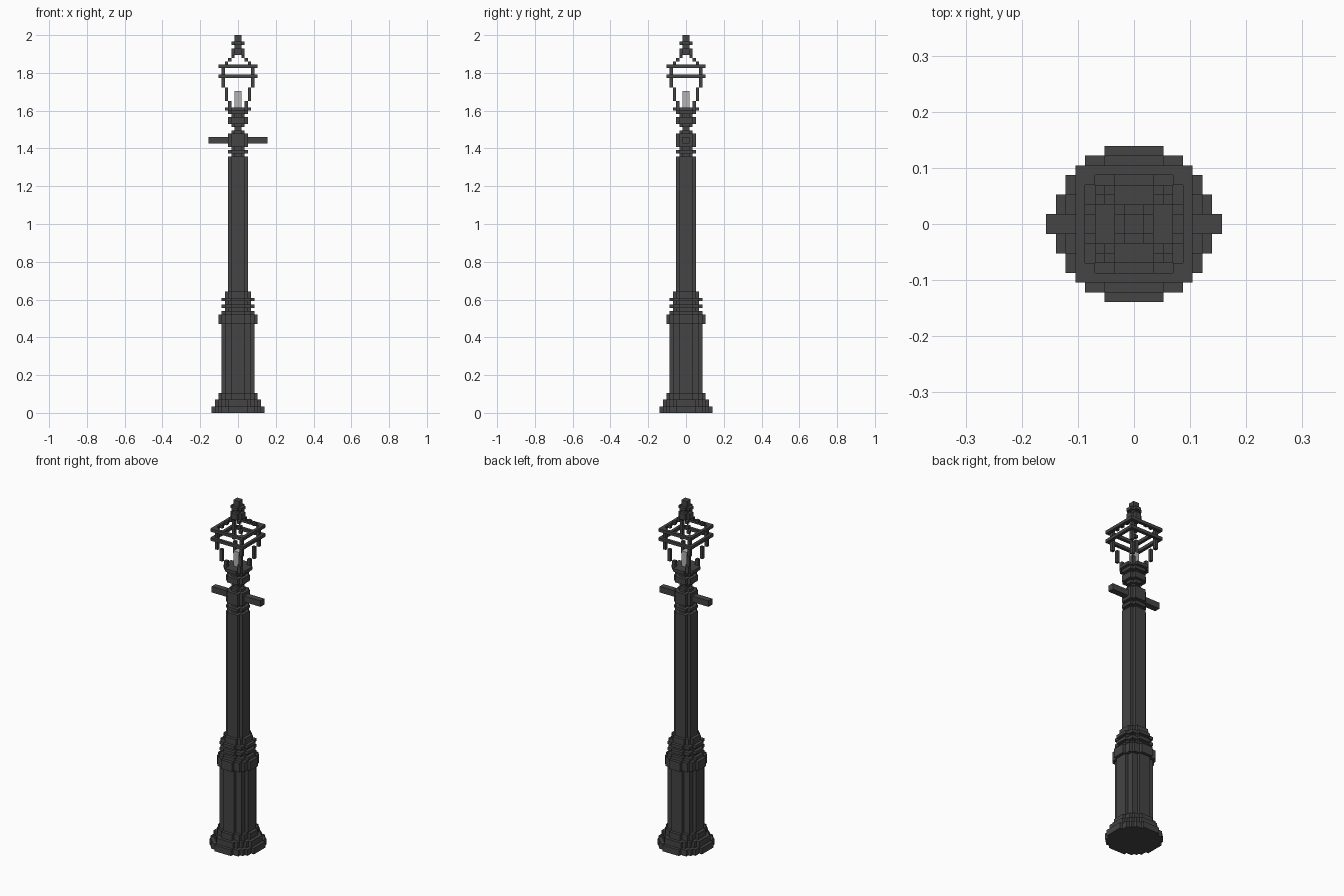
import bpy
import bmesh
import math

if "Cube" in bpy.data.objects:
    bpy.data.objects.remove(bpy.data.objects["Cube"], do_unlink=True)

V = 2.0 / 115  # one block


def material(name, rgb):
    m = bpy.data.materials.new(name)
    m.use_nodes = True
    m.diffuse_color = (*rgb, 1)
    m.node_tree.nodes["Principled BSDF"].inputs["Base Color"].default_value = (*rgb, 1)
    return m


IRON = material("dark iron", (0.058, 0.058, 0.058))
LAMP = material("pale lamp", (0.45, 0.45, 0.45))


def finish(name, bm, mat):
    bmesh.ops.recalc_face_normals(bm, faces=bm.faces)
    me = bpy.data.meshes.new(name)
    bm.to_mesh(me)
    bm.free()
    me.materials.append(mat)
    ob = bpy.data.objects.new(name, me)
    bpy.context.collection.objects.link(ob)
    return ob


def block_disc(r):
    """Stepped outline of a disc of whole blocks with radius r."""
    quarter = []
    for row in range(r):
        half = math.floor(math.sqrt(r * r - (row + 0.5) ** 2) + 0.5)
        quarter += [(half, row), (half, row + 1)]
    pts = quarter + [(-x, y) for x, y in reversed(quarter)]
    pts += [(-x, -y) for x, y in quarter] + [(x, -y) for x, y in reversed(quarter)]
    # drop repeated and mid-edge points
    pts = [p for i, p in enumerate(pts) if p != pts[i - 1]]
    n = len(pts)
    return [p for i, p in enumerate(pts)
            if not (pts[i - 1][0] == p[0] == pts[(i + 1) % n][0]
                    or pts[i - 1][1] == p[1] == pts[(i + 1) % n][1])]


def tiers(name, z, steps):
    """Stack of stepped discs; steps are (radius, height) in blocks."""
    bm = bmesh.new()
    for r, h in steps:
        face = bm.faces.new([bm.verts.new((x * V, y * V, z * V)) for x, y in block_disc(r)])
        top = bmesh.ops.extrude_face_region(bm, geom=[face], use_keep_orig=True)["geom"]
        bmesh.ops.translate(bm, vec=(0, 0, h * V),
                            verts=[g for g in top if isinstance(g, bmesh.types.BMVert)])
        z += h
    return finish(name, bm, IRON)


def boxes(name, spans, mat=IRON):
    """Boxes given as (x0, x1, y0, y1, z0, z1) in blocks."""
    bm = bmesh.new()
    for x0, x1, y0, y1, z0, z1 in spans:
        vs = bmesh.ops.create_cube(bm, size=1)["verts"]
        bmesh.ops.scale(bm, vec=((x1 - x0) * V, (y1 - y0) * V, (z1 - z0) * V), verts=vs)
        bmesh.ops.translate(bm, verts=vs, vec=((x0 + x1) * V / 2, (y0 + y1) * V / 2,
                                               (z0 + z1) * V / 2))
    return finish(name, bm, mat)


def corners(a, z0, z1):
    """One-block post from a to a + 1 in each of the four corners."""
    s = ((a, a + 1), (-a - 1, -a))
    return [(*x, *y, z0, z1) for x in s for y in s]


# Post, from the ground up
tiers("foot", 0, [(8, 2), (7, 2), (6, 2)])
tiers("pedestal", 6, [(5, 21), (6, 3)])
tiers("pedestal_rings", 30, [(5, 1), (4, 1), (5, 1), (4, 1), (5, 1), (4, 2)])
tiers("column", 37, [(3, 41)])
tiers("neck", 78, [(2, 1), (3, 1), (2, 1), (3, 4), (2, 1), (1, 1), (2, 1)])
tiers("lantern_cup", 88, [(3, 2), (2, 1), (3, 1), (4, 1)])

# Ladder rest
boxes("ladder_bar", [(-9, 9, -1, 1, 82, 84)])

# Lantern: flaring legs, two square bands, stepped roof ribs
boxes("lantern_legs", corners(2, 93, 95) + corners(3, 95, 99) + corners(4, 99, 106))
boxes("lantern_bands", [b for z in (102, 105) for s in (5, -6) for b in
                        ((s, s + 1, -6, 6, z, z + 1), (-5, 5, s, s + 1, z, z + 1))])
boxes("roof_ribs", corners(3, 106, 107) + corners(2, 107, 108) + corners(1, 108, 109))
boxes("lamp", [(-1, 1, -1, 1, 93, 98)], LAMP)

# Finial
tiers("finial", 109, [(2, 2), (1, 1), (2, 1), (1, 2)])
